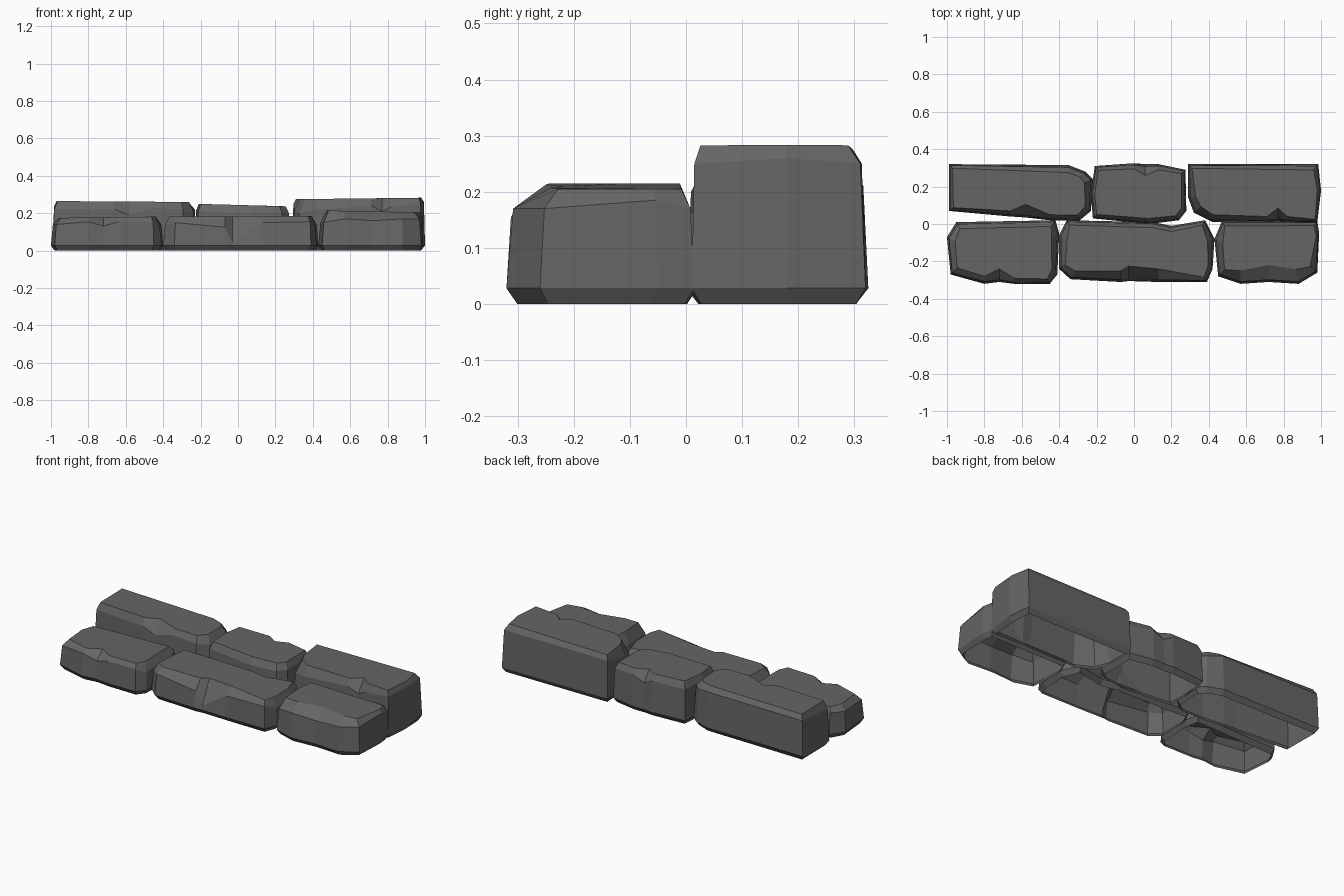
import bpy, bmesh
from mathutils import Vector

stone_grey = bpy.data.materials.new("stone grey")
stone_grey.diffuse_color = (0.13, 0.13, 0.13, 1)


def stone(name, outline, top_left, top_right):
    """Loft one hollow chipped block, open underneath.
    outline, anticlockwise: (x, y, shoulder height, inset of the top edge)."""
    xs = [p[0] for p in outline]
    ys = [p[1] for p in outline]
    x0, x1, cy = min(xs), max(xs), (min(ys) + max(ys)) / 2

    def inward(x, y, d):
        target = Vector((min(max(x, x0 + 0.14), x1 - 0.14), cy))
        p = Vector((x, y))
        return p + (target - p).normalized() * d

    bm = bmesh.new()
    rings = [[], [], [], []]
    for x, y, shoulder, inset in outline:
        top = top_left + (top_right - top_left) * (x - x0) / (x1 - x0)
        levels = ((0.022, 0.0), (0.0, 0.028), (min(0.012, inset * 0.3), shoulder), (inset, top))
        for ring, (d, z) in zip(rings, levels):
            p = inward(x, y, d)
            ring.append(bm.verts.new((p.x, p.y, z)))
    n = len(outline)
    for low, high in zip(rings, rings[1:]):
        for i in range(n):
            j = (i + 1) % n
            bm.faces.new((low[i], low[j], high[j], high[i]))
    cap = bm.faces.new(rings[3])
    bmesh.ops.triangulate(bm, faces=[cap])
    mesh = bpy.data.meshes.new(name)
    bm.to_mesh(mesh)
    bm.free()
    mesh.materials.append(stone_grey)
    bpy.context.collection.objects.link(bpy.data.objects.new(name, mesh))


# Front row, lower stones
stone("front_left_stone", [
    (-1.00, -0.07, 0.145, 0.05), (-0.98, -0.27, 0.14, 0.05), (-0.80, -0.32, 0.155, 0.04),
    (-0.72, -0.31, 0.13, 0.07), (-0.64, -0.32, 0.155, 0.03), (-0.45, -0.32, 0.155, 0.03),
    (-0.41, -0.27, 0.13, 0.04), (-0.40, -0.05, 0.14, 0.05), (-0.42, 0.02, 0.15, 0.04),
    (-0.95, 0.01, 0.15, 0.04)], 0.175, 0.182)
stone("front_middle_stone", [
    (-0.40, -0.06, 0.14, 0.05), (-0.40, -0.24, 0.14, 0.04), (-0.34, -0.295, 0.15, 0.05),
    (-0.07, -0.31, 0.125, 0.06), (-0.03, -0.305, 0.045, 0.08), (0.13, -0.31, 0.15, 0.07),
    (0.39, -0.31, 0.155, 0.03), (0.42, -0.24, 0.13, 0.03), (0.43, -0.08, 0.14, 0.04),
    (0.38, 0.02, 0.16, 0.03), (0.20, -0.01, 0.15, 0.03), (0.10, 0.01, 0.15, 0.03),
    (-0.36, 0.02, 0.15, 0.03)], 0.183, 0.185)
stone("front_right_stone", [
    (0.43, -0.08, 0.15, 0.05), (0.45, -0.28, 0.15, 0.05), (0.57, -0.32, 0.17, 0.07),
    (0.72, -0.31, 0.16, 0.09), (0.88, -0.32, 0.17, 0.08), (0.98, -0.26, 0.17, 0.05),
    (0.99, -0.05, 0.185, 0.02), (0.98, 0.015, 0.17, 0.03), (0.47, 0.015, 0.17, 0.03)],
    0.215, 0.205)

# Back row, taller stones
stone("back_left_stone", [
    (-0.99, 0.32, 0.235, 0.03), (-0.99, 0.07, 0.22, 0.03), (-0.66, 0.04, 0.22, 0.03),
    (-0.58, 0.035, 0.19, 0.07), (-0.45, 0.02, 0.23, 0.03), (-0.29, 0.02, 0.22, 0.03),
    (-0.23, 0.07, 0.21, 0.04), (-0.22, 0.24, 0.22, 0.05), (-0.26, 0.28, 0.22, 0.04),
    (-0.35, 0.315, 0.235, 0.04)], 0.265, 0.26)
stone("back_middle_stone", [
    (-0.21, 0.31, 0.21, 0.03), (-0.23, 0.16, 0.215, 0.02), (-0.22, 0.03, 0.21, 0.03),
    (0.08, 0.00, 0.20, 0.03), (0.24, 0.02, 0.20, 0.03), (0.28, 0.07, 0.20, 0.03),
    (0.275, 0.29, 0.20, 0.03), (0.13, 0.32, 0.21, 0.03), (0.06, 0.32, 0.18, 0.06),
    (0.00, 0.325, 0.21, 0.03)], 0.25, 0.237)
stone("back_right_stone", [
    (0.29, 0.32, 0.25, 0.03), (0.29, 0.14, 0.21, 0.04), (0.32, 0.06, 0.20, 0.05),
    (0.42, 0.01, 0.22, 0.04), (0.71, 0.01, 0.24, 0.03), (0.77, 0.015, 0.21, 0.07),
    (0.82, 0.01, 0.235, 0.03), (0.98, 0.01, 0.25, 0.02), (1.00, 0.18, 0.26, 0.02),
    (0.985, 0.32, 0.25, 0.04)], 0.275, 0.283)
